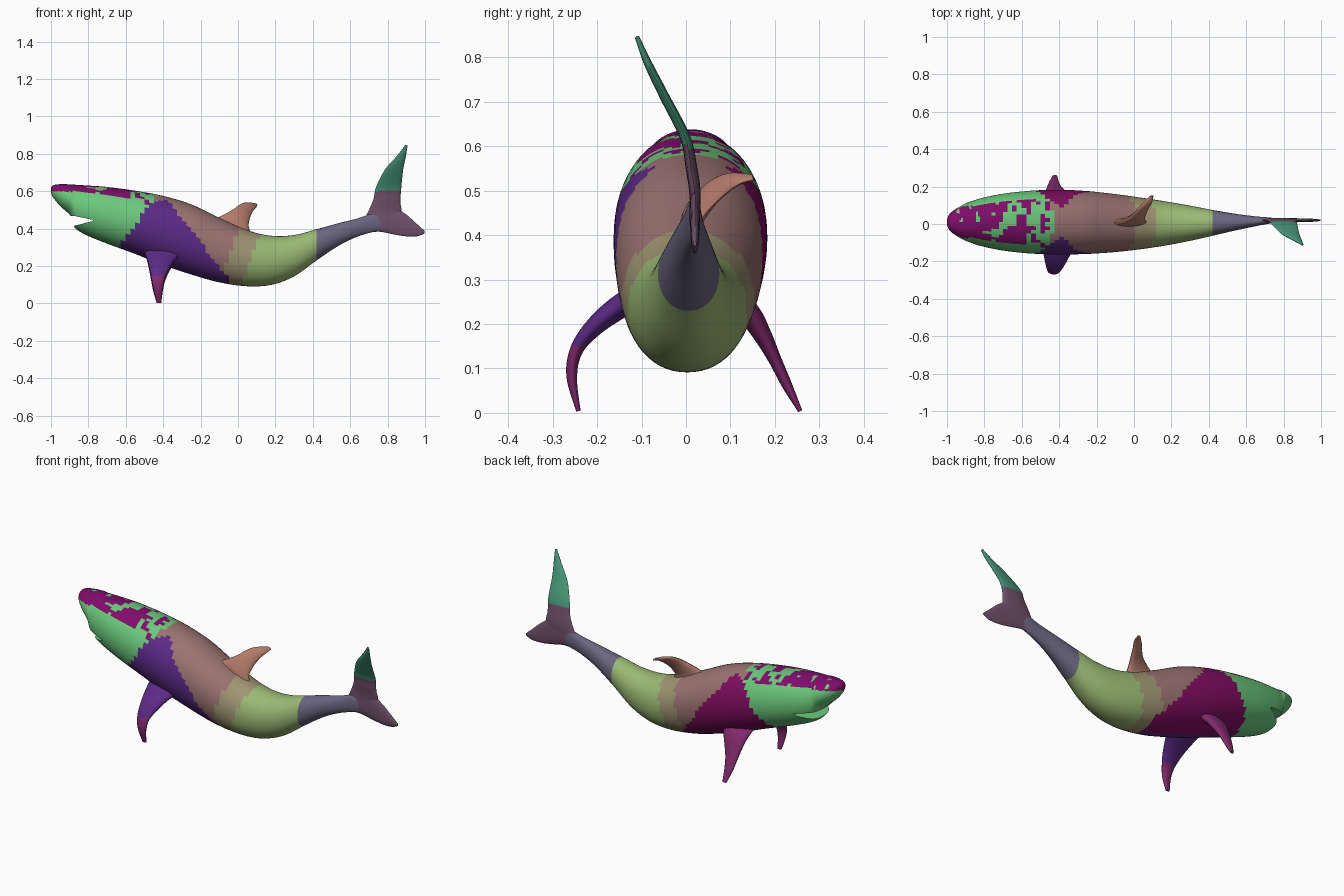
import bpy, bmesh, math
from mathutils import Vector, noise

if "Cube" in bpy.data.objects:
    bpy.data.objects.remove(bpy.data.objects["Cube"])

PALETTE = {
    "green": (.42, .78, .48), "plum": (.50, .08, .42), "violet": (.36, .18, .52),
    "magenta": (.50, .08, .38), "brown": (.60, .45, .44), "olive": (.62, .58, .45),
    "lime": (.60, .72, .45), "slate": (.42, .40, .50), "mauve": (.44, .32, .42),
    "teal": (.28, .58, .47), "rose": (.50, .18, .42), "tan": (.70, .48, .42),
}
MATS = {}
for key, rgb in PALETTE.items():
    MATS[key] = bpy.data.materials.new(key)
    MATS[key].diffuse_color = (*[c ** 2.2 for c in rgb], 1)


def smooth_rows(rows, steps):
    """Catmull-Rom interpolation of rows of numbers."""
    out = []
    for i in range(len(rows) - 1):
        a, b, c, d = (rows[max(i - 1, 0)], rows[i], rows[i + 1], rows[min(i + 2, len(rows) - 1)])
        for s in range(steps):
            t = s / steps
            out.append([.5 * (2 * q + (r - p) * t + (2 * p - 5 * q + 4 * r - u) * t * t
                              + (3 * q - p - 3 * r + u) * t ** 3)
                        for p, q, r, u in zip(a, b, c, d)])
    out.append(list(rows[-1]))
    return out


def loft(name, rings):
    bm = bmesh.new()
    loops = [[bm.verts.new(p) for p in ring] for ring in rings]
    n = len(loops[0])
    for a, b in zip(loops, loops[1:]):
        for i in range(n):
            j = (i + 1) % n
            bm.faces.new((a[i], a[j], b[j], b[i]))
    bm.faces.new(loops[0])
    bm.faces.new(loops[-1])
    bmesh.ops.recalc_face_normals(bm, faces=bm.faces)
    me = bpy.data.meshes.new(name)
    bm.to_mesh(me)
    bm.free()
    ob = bpy.data.objects.new(name, me)
    bpy.context.collection.objects.link(ob)
    return ob


def finish(ob, colour_at):
    """Paint faces by position and smooth the shading."""
    ob.data.materials.clear()
    slots = {}
    for f in ob.data.polygons:
        key = colour_at(f.center)
        if key not in slots:
            slots[key] = len(slots)
            ob.data.materials.append(MATS[key])
        f.material_index = slots[key]
    bpy.ops.object.select_all(action='DESELECT')
    ob.select_set(True)
    bpy.context.view_layer.objects.active = ob
    bpy.ops.object.shade_smooth_by_angle(angle=math.radians(50))


def fin(name, rows, colour_at, n=18):
    """rows: leading point xyz, trailing point xyz, half thickness."""
    rows = smooth_rows(rows, 6)
    mids = [(Vector(r[:3]) + Vector(r[3:6])) / 2 for r in rows]
    rings = []
    for i, r in enumerate(rows):
        lead, chord = Vector(r[:3]), Vector(r[3:6]) - Vector(r[:3])
        span = mids[min(i + 1, len(mids) - 1)] - mids[max(i - 1, 0)]
        side = chord.cross(span).normalized() * r[6]
        rings.append([lead + chord * (1 - math.cos(a)) / 2 + side * math.sin(a)
                      for a in (2 * math.pi * k / n for k in range(n))])
    finish(loft(name, rings), colour_at)


# Body: x, top z, bottom z, half width, centre y
stations = [
    (-1, .62, .59, .015, .01), (-.985, .633, .562, .045, .01), (-.95, .638, .52, .073, .01),
    (-.9, .637, .475, .1, .01), (-.885, .636, .44, .106, .01), (-.87, .635, .402, .111, .01),
    (-.81, .631, .365, .13, .01), (-.7, .623, .32, .152, .01), (-.55, .603, .265, .168, .01),
    (-.4, .575, .205, .173, .01), (-.25, .53, .155, .168, .008), (-.1, .458, .113, .155, .005),
    (.05, .392, .092, .136, .003), (.18, .362, .1, .116, .003), (.3, .366, .145, .094, .004),
    (.42, .397, .23, .069, .006), (.54, .43, .31, .045, .01), (.64, .455, .358, .028, .014),
    (.72, .48, .382, .017, .018), (.79, .47, .40, .008, .02)]
SEG = 56
rings = []
for x, top, bot, w, yc in smooth_rows(stations, 6):
    ring = []
    for k in range(SEG):
        a = 2 * math.pi * k / SEG
        c = math.copysign(abs(math.cos(a)) ** .93, math.cos(a))
        s = math.copysign(abs(math.sin(a)) ** .97, math.sin(a))
        ring.append((x, yc + w * c, (top + bot) / 2 + (top - bot) / 2 * s))
    rings.append(ring)
body = loft("body", rings)

# Open mouth cut with a wedge
wedge = [(-.775, .447), (-.87, .467), (-.95, .472), (-.95, .40), (-.88, .414), (-.78, .440)]
cutter = loft("mouth_cutter", [[(x, y, z) for x, z in wedge] for y in (-.3, .3)])
cutter.hide_render = True
cutter.hide_set(True)
mod = body.modifiers.new("mouth", 'BOOLEAN')
mod.operation, mod.solver, mod.object = 'DIFFERENCE', 'EXACT', cutter
bpy.context.view_layer.objects.active = body
bpy.ops.object.modifier_apply(modifier=mod.name)
bpy.data.objects.remove(cutter)


def body_colour(p):
    if p.x < min(-.43, -.65 + .75 * (p.z - .29)):
        # speckled crown
        amount = noise.noise(p * 22) * .55 + noise.noise(p * 45) * .2
        crown = p.z > .635 - .25 * (p.x + 1) ** 2 - .035
        return "plum" if crown and amount > .9 * (p.x + .86) - .25 else "green"
    if p.z < .55 and p.x < -.04 - .78 * max(0, p.z - .12):
        return "violet" if p.y < 0 else "magenta"
    shade = p.x - .35 * (p.z - .3)
    return "brown" if shade < -.03 else "olive" if shade < .09 else "lime" if p.x < .42 else "slate"


finish(body, body_colour)

# Dorsal fin, flopped to one side
fin("dorsal_fin", [
    (-.17, .005, .43, .10, .01, .33, .025), (-.10, .01, .463, .06, .015, .40, .022),
    (-.03, .035, .50, .062, .045, .45, .017), (.005, .065, .526, .078, .085, .49, .013),
    (.035, .10, .538, .098, .12, .515, .010), (.085, .15, .535, .104, .152, .525, .005)],
    lambda p: "tan")

# Pectoral fins: leading x, trailing x, z, then a separate y path for each side
chords = [(-.50, -.29), (-.485, -.335), (-.474, -.365), (-.464, -.39), (-.453, -.402), (-.435, -.41)]
paths = {"right": [(-.08, .28), (-.155, .235), (-.21, .19), (-.247, .14), (-.257, .08), (-.242, .004)],
         "left": [(.08, .28), (.14, .225), (.172, .175), (.20, .12), (.226, .065), (.257, .004)]}
for side, path in paths.items():
    thick = (.03, .027, .021, .015, .012, .005)
    fin(side + "_pectoral_fin",
        [(l, y, z, t, y, z, h) for (l, t), (y, z), h in zip(chords, path, thick)],
        lambda p: "violet" if p.y < 0 and p.z > .15 else "rose")

# Tail fin: upper lobe bends sideways, lower lobe sweeps back
upper = [(.67, .44, .83, .42, .02, .012), (.70, .50, .872, .49, .02, .013),
         (.725, .56, .868, .545, .012, .013), (.737, .62, .873, .62, -.002, .012),
         (.785, .715, .883, .715, -.05, .011), (.85, .79, .897, .785, -.086, .009),
         (.895, .848, .906, .842, -.11, .005)]
fin("tail_upper_lobe", [(a, y, b, c, y, d, h) for a, b, c, d, y, h in upper],
    lambda p: "teal" if p.z > .6 else "mauve")
lower = [(.66, .372, .455, .014), (.75, .384, .50, .013), (.83, .370, .515, .012),
         (.90, .359, .475, .010), (.96, .360, .422, .008), (.998, .375, .388, .004)]
fin("tail_lower_lobe", [(x, .02, b, x, .02, t, h) for x, b, t, h in lower],
    lambda p: "slate" if p.x < .7 else "mauve")

for m in bpy.data.materials:
    if m.users and not m.is_grease_pencil:
        m.use_nodes = True
        m.node_tree.nodes["Principled BSDF"].inputs["Base Color"].default_value = m.diffuse_color
